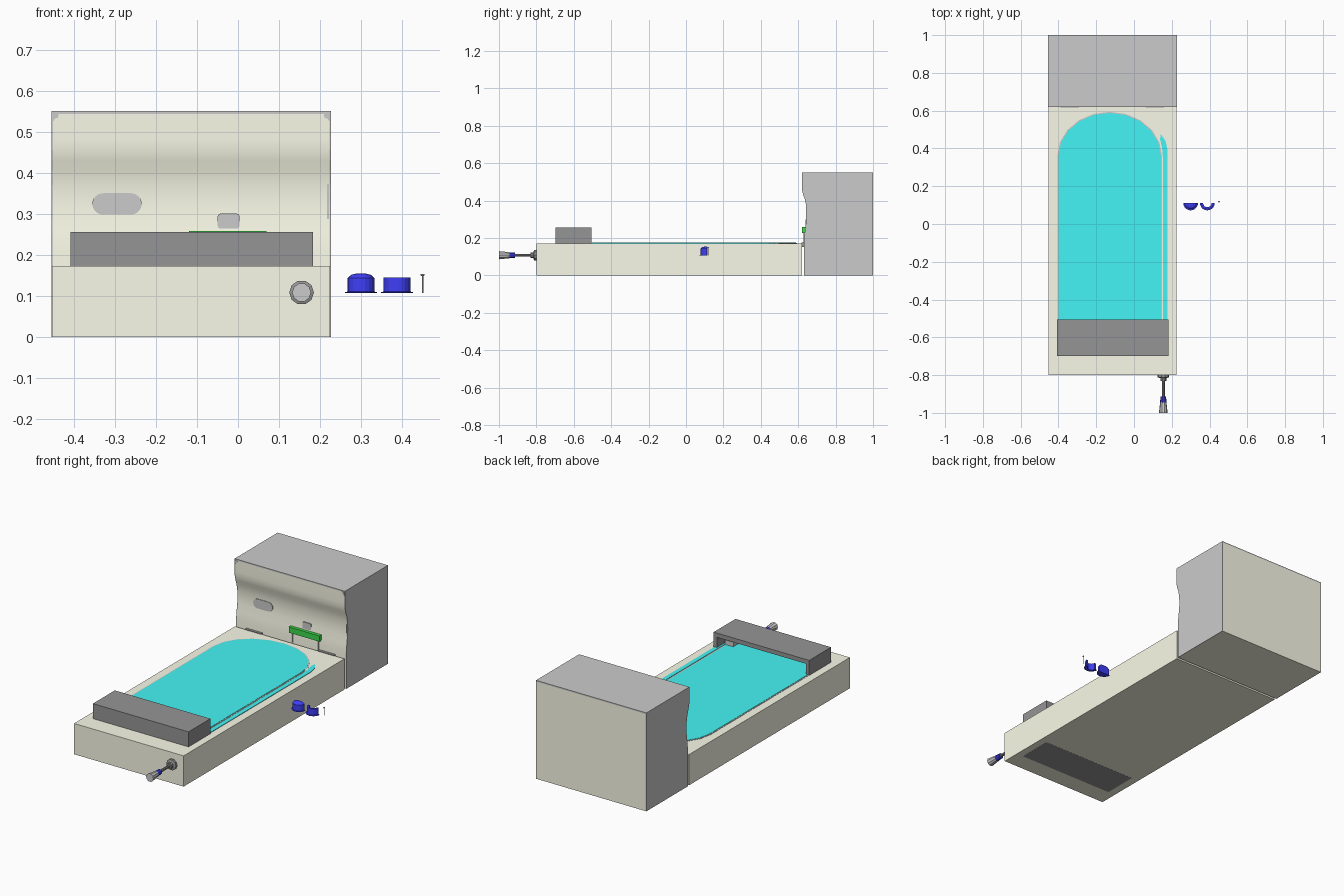
import bpy, bmesh, math
from mathutils import Vector

if "Cube" in bpy.data.objects:
    bpy.data.objects.remove(bpy.data.objects["Cube"])


def material(name, rgb):
    m = bpy.data.materials.new(name)
    m.diffuse_color = (*rgb, 1)
    m.use_nodes = True
    m.node_tree.nodes["Principled BSDF"].inputs["Base Color"].default_value = m.diffuse_color
    return m


CREAM = material("cream", (0.97, 0.97, 0.82))
CYAN = material("cyan", (0.06, 0.91, 0.93))
DARK = material("dark", (0.3, 0.3, 0.3))
BLUE = material("blue", (0.05, 0.05, 0.95))
GREEN = material("green", (0.05, 0.7, 0.07))


def finish(name, bm, mat):
    bmesh.ops.remove_doubles(bm, verts=bm.verts, dist=1e-6)
    bmesh.ops.recalc_face_normals(bm, faces=bm.faces)
    me = bpy.data.meshes.new(name)
    bm.to_mesh(me)
    bm.free()
    ob = bpy.data.objects.new(name, me)
    bpy.context.collection.objects.link(ob)
    if mat:
        me.materials.append(mat)
    return ob


def prism(name, pts, axis, lo, hi, mat=None):
    """Extrude a 2D outline along one axis."""
    place = {"x": lambda a, b, t: (t, a, b), "y": lambda a, b, t: (a, t, b),
             "z": lambda a, b, t: (a, b, t)}[axis]
    bm = bmesh.new()
    f = bm.faces.new([bm.verts.new(place(a, b, lo)) for a, b in pts])
    new = bmesh.ops.extrude_face_region(bm, geom=[f])["geom"]
    shift = Vector(place(0, 0, hi - lo))
    bmesh.ops.translate(bm, vec=shift, verts=[v for v in new if isinstance(v, bmesh.types.BMVert)])
    return finish(name, bm, mat)


def box(name, x0, x1, y0, y1, z0, z1, mat=None):
    return prism(name, [(x0, y0), (x1, y0), (x1, y1), (x0, y1)], "z", z0, z1, mat)


def lathe(name, profile, centre, steps, mat=None, half=False, along_y=False):
    """Revolve a closed (radius, height) outline; half leaves a flat cut facing +y."""
    bm = bmesh.new()
    rings = []
    for i in range(steps + 1 if half else steps):
        a = math.pi + (math.pi if half else 2 * math.pi) * i / steps
        rings.append([bm.verts.new((r * math.cos(a), h, r * math.sin(a)) if along_y
                                   else (r * math.cos(a), r * math.sin(a), h)) for r, h in profile])
    n = len(profile)
    pairs = list(zip(rings, rings[1:])) + ([] if half else [(rings[-1], rings[0])])
    for p, q in pairs:
        for j in range(n):
            k = (j + 1) % n
            if profile[j][0] > 0 or profile[k][0] > 0:
                bm.faces.new((p[j], p[k], q[k], q[j]))
    if half:
        bm.faces.new(rings[0])
        bm.faces.new(rings[-1])
    bmesh.ops.translate(bm, vec=Vector(centre), verts=bm.verts)
    return finish(name, bm, mat)


def pill(cx, cz, w, h, r, seg=6):
    """Rounded rectangle outline."""
    pts = []
    for k, (sx, sz) in enumerate([(1, 1), (-1, 1), (-1, -1), (1, -1)]):
        for i in range(seg + 1):
            a = math.pi / 2 * (k + i / seg)
            pts.append((cx + sx * (w / 2 - r) + r * math.cos(a), cz + sz * (h / 2 - r) + r * math.sin(a)))
    return pts


# Table base
box("table_base", -0.453, 0.224, -0.8, 0.62, 0, 0.172, CREAM)


# Playfield with arched end and its grey rail
def arch(grow):
    pts = [(-0.129 - 0.271 - grow, -0.67), (-0.129 + 0.271 + grow, -0.67)]
    for i in range(11):
        a = math.pi * i / 10
        pts.append((-0.129 + (0.271 + grow) * math.cos(a), 0.36 + (0.228 + grow) * math.sin(a)))
    return pts


prism("playfield_rail", arch(0.006), "z", 0.165, 0.1735)
prism("playfield", arch(0), "z", 0.166, 0.175, CYAN)
prism("launch_lane", [(0.153, -0.67), (0.178, -0.67), (0.178, 0.39), (0.167, 0.44), (0.142, 0.475),
                      (0.138, 0.45), (0.149, 0.40), (0.153, 0.35)], "z", 0.166, 0.175, CYAN)

# Front hood, open towards the playfield, with its plate under the base
HX0, HX1, HY0, HY1 = -0.408, 0.183, -0.698, -0.505
box("hood_top", HX0, HX1, HY0, HY1, 0.232, 0.256, DARK)
box("hood_front", HX0, HX1, HY0, HY0 + 0.025, 0.17, 0.232, DARK)
for side, x0 in (("left", HX0), ("right", HX1 - 0.02)):
    box("hood_side_" + side, x0, x0 + 0.02, HY0 + 0.025, HY1, 0.17, 0.232, DARK)
box("hood_bottom_plate", HX0, HX1, HY0, HY1, -0.0005, 0.01, DARK)
box("hood_lane_block", 0.10, 0.15, -0.62, -0.56, 0.174, 0.20)

# Back box: cream core between grey side plates and a grey top
front = [(0.632, 0), (0.632, 0.2), (0.637, 0.25), (0.643, 0.29), (0.645, 0.33), (0.643, 0.37),
         (0.636, 0.405), (0.627, 0.43), (0.621, 0.455), (0.62, 0.48)]
core = prism("back_box_core", front + [(0.62, 0.543), (1.0, 0.543), (1.0, 0)], "x", -0.451, 0.223, CREAM)
for side, x0 in (("left", -0.455), ("right", 0.223)):
    prism("back_box_side_" + side, front + [(0.62, 0.55), (1.0, 0.55), (1.0, 0)], "x", x0, x0 + 0.004)
box("back_box_top", -0.451, 0.223, 0.62, 1.0, 0.543, 0.55)
for side, x, s in (("left", -0.451, 1), ("right", 0.223, -1)):
    prism("corner_fillet_" + side, [(x, 0.543), (x + s * 0.014, 0.543), (x + s * 0.012, 0.534),
                                    (x + s * 0.005, 0.532), (x, 0.525)], "y", 0.619, 0.63)
core.data.shade_smooth()
bpy.context.view_layer.objects.active = core
core.select_set(True)
bpy.ops.object.shade_smooth_by_angle(angle=math.radians(35))

# Details on the back box front
prism("oval_panel", pill(-0.295, 0.324, 0.12, 0.052, 0.026), "y", 0.641, 0.66)
prism("square_panel", pill(-0.023, 0.282, 0.053, 0.036, 0.006, 3), "y", 0.638, 0.66)
prism("edge_slot", pill(0.219, 0.34, 0.005, 0.18, 0.0025, 3), "y", 0.6425, 0.65)
box("display_bar", -0.12, 0.07, 0.62, 0.64, 0.226, 0.258, GREEN)
for side, x in (("left", -0.11), ("right", 0.05)):
    box("display_leg_" + side, x, x + 0.008, 0.628, 0.636, 0.172, 0.228)
for side, x in (("left", -0.39), ("right", 0.06)):
    box("hinge_" + side, x, x + 0.10, 0.617, 0.633, 0.152, 0.175, DARK)

# Plunger on the base front
PX, PZ = 0.155, 0.108


def plunger(name, profile, mat=None):
    lathe(name, profile, (PX, 0, PZ), 10, mat, along_y=True)


plunger("plunger_flange", [(0, -0.795), (0.03, -0.795), (0.03, -0.812), (0.016, -0.816),
                           (0.016, -0.832), (0, -0.832)], DARK)
plunger("plunger_rod", [(0, -0.83), (0.008, -0.83), (0.008, -0.92), (0, -0.92)], DARK)
plunger("plunger_collar", [(0, -0.913), (0.015, -0.913), (0.017, -0.948), (0, -0.948)], BLUE)
plunger("plunger_knob", [(0, -0.945), (0.017, -0.945), (0.023, -1.0), (0, -1.0)])

# Loose cut-away pieces beside the table
lathe("bumper_cap_half", [(0, 0), (0.039, 0), (0.039, 0.002), (0.033, 0.003), (0.033, 0.036),
                          (0.024, 0.044), (0.012, 0.047), (0, 0.047)], (0.3, 0.111, 0.107), 10, BLUE, half=True)
lathe("bumper_ring_half", [(0.022, 0), (0.039, 0), (0.039, 0.002), (0.033, 0.003), (0.033, 0.038),
                           (0.022, 0.038)], (0.388, 0.111, 0.107), 10, BLUE, half=True)
lathe("loose_screw", [(0, 0), (0.002, 0), (0.002, 0.041), (0.005, 0.043), (0.005, 0.046), (0, 0.046)],
      (0.45, 0.118, 0.107), 8)
